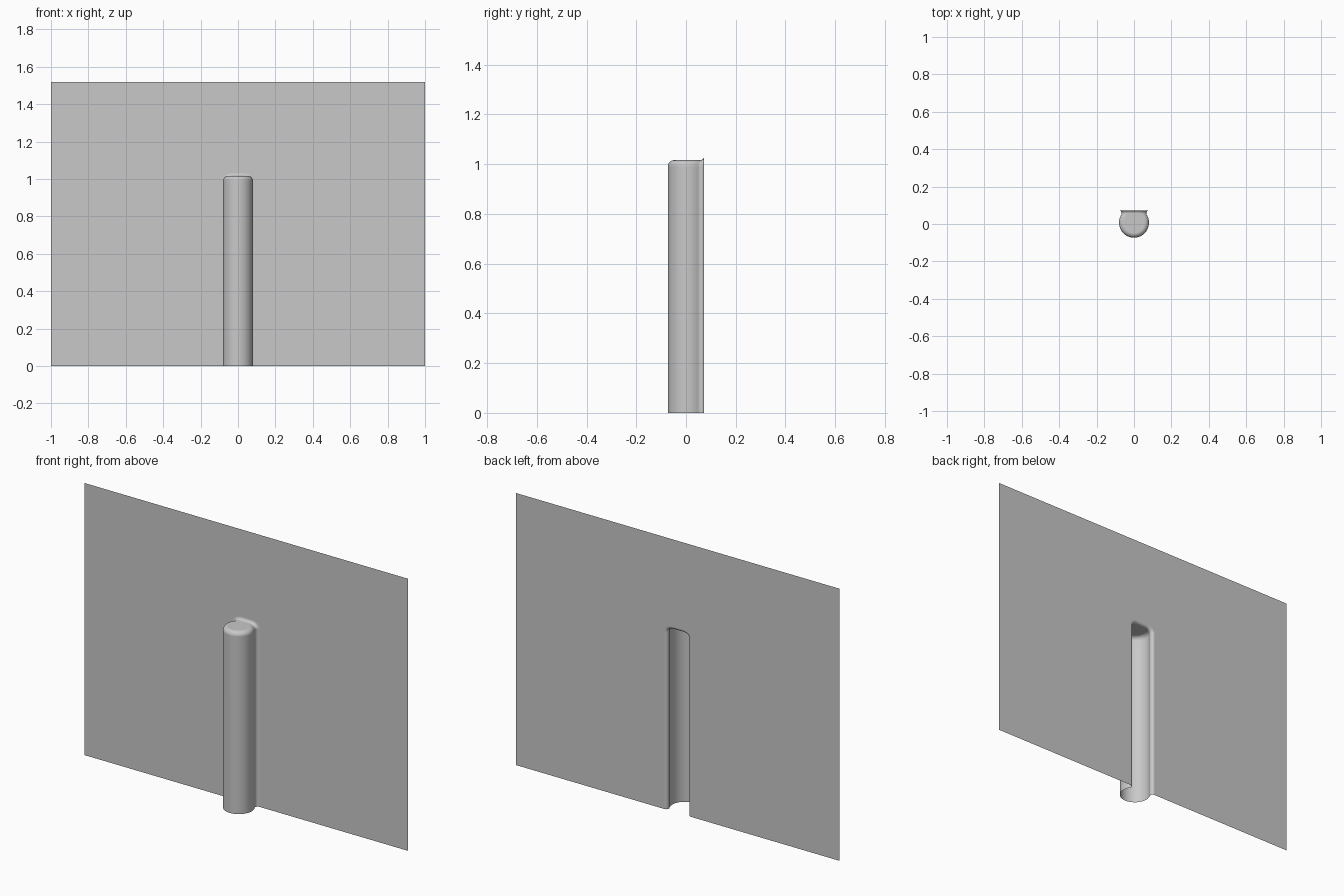
import bpy
import bmesh
from math import sin, cos, sqrt, pi, asin
from mathutils import Vector

cube = bpy.data.objects.get("Cube")
if cube:
    bpy.data.objects.remove(cube, do_unlink=True)

# Main sizes
WALL_Y, WALL_H = 0.073, 1.52
AXIS_Y, RADIUS, TOP = 0.007, 0.08, 1.016
EDGE, FILLET = 0.025, 0.016      # rounded top edge, blend into the wall
CORE = RADIUS - EDGE
REACH = WALL_Y - FILLET - AXIS_Y
ARC, BLEND, ROUND = 28, 8, 10    # segments

grey = bpy.data.materials.new("plain_grey")
grey.use_nodes = True
colour = (0.58, 0.58, 0.58, 1)
grey.diffuse_color = colour
grey.node_tree.nodes["Principled BSDF"].inputs["Base Color"].default_value = colour


def make_object(name, bm):
    """Turn a half mesh into a mirrored, shaded object."""
    mesh = bpy.data.meshes.new(name)
    bm.to_mesh(mesh)
    bm.free()
    mesh.materials.append(grey)
    obj = bpy.data.objects.new(name, mesh)
    bpy.context.collection.objects.link(obj)
    mirror = obj.modifiers.new("mirror", 'MIRROR')
    mirror.use_clip = True
    mirror.merge_threshold = 0.0001
    bpy.ops.object.select_all(action='DESELECT')
    obj.select_set(True)
    bpy.context.view_layer.objects.active = obj
    bpy.ops.object.modifier_apply(modifier=mirror.name)
    bpy.ops.object.shade_smooth_by_angle(angle=pi / 5)
    weighted = obj.modifiers.new("even_shading", 'WEIGHTED_NORMAL')
    weighted.keep_sharp = True
    return obj


def half_section(phi, z=None):
    """Points from the column's front to the wall, at edge angle phi."""
    rho = CORE + (EDGE + FILLET) * cos(phi)
    theta = asin(min(1, REACH / rho))
    r = CORE + EDGE * cos(phi)
    body_z = TOP - EDGE + EDGE * sin(phi) if z is None else z
    ball_z = body_z + FILLET * sin(phi)
    pts = []
    for j in range(ARC + 1):
        a = -pi / 2 + (theta + pi / 2) * j / ARC
        pts.append(Vector((r * cos(a), AXIS_Y + r * sin(a), body_z)))
    # Blend swept by a ball touching both column and wall
    ball = Vector((sqrt(rho * rho - REACH * REACH), WALL_Y - FILLET, ball_z))
    start = (pts[-1] - ball).normalized()
    for k in range(1, BLEND + 1):
        pts.append(ball + FILLET * start.slerp(Vector((0, 1, 0)), k / BLEND))
    return pts


sections = [half_section(0, 0)]
sections += [half_section(pi / 2 * i / ROUND) for i in range(ROUND + 1)]

# Hollow column, open at the back and the bottom
bm = bmesh.new()
rows = [[bm.verts.new(p) for p in s] for s in sections]
for low, high in zip(rows, rows[1:]):
    for j in range(len(low) - 1):
        bm.faces.new((low[j], low[j + 1], high[j + 1], high[j]))
rim = rows[-1]
middle = [bm.verts.new((0, v.co.y, v.co.z)) for v in rim[ARC:]]
for k in range(BLEND):
    bm.faces.new((rim[ARC + k], rim[ARC + k + 1], middle[k + 1], middle[k]))
bm.faces.new(rim[:ARC + 1] + middle[:1])
make_object("column", bm)

# Flat wall with an opening that follows the column's blend
opening = [s[-1] for s in sections]
outline = opening + [Vector((0, WALL_Y, opening[-1].z)), Vector((0, WALL_Y, WALL_H)),
                     Vector((1, WALL_Y, WALL_H)), Vector((1, WALL_Y, 0))]
bm = bmesh.new()
bm.faces.new([bm.verts.new(p) for p in reversed(outline)])
make_object("wall_sheet", bm)
